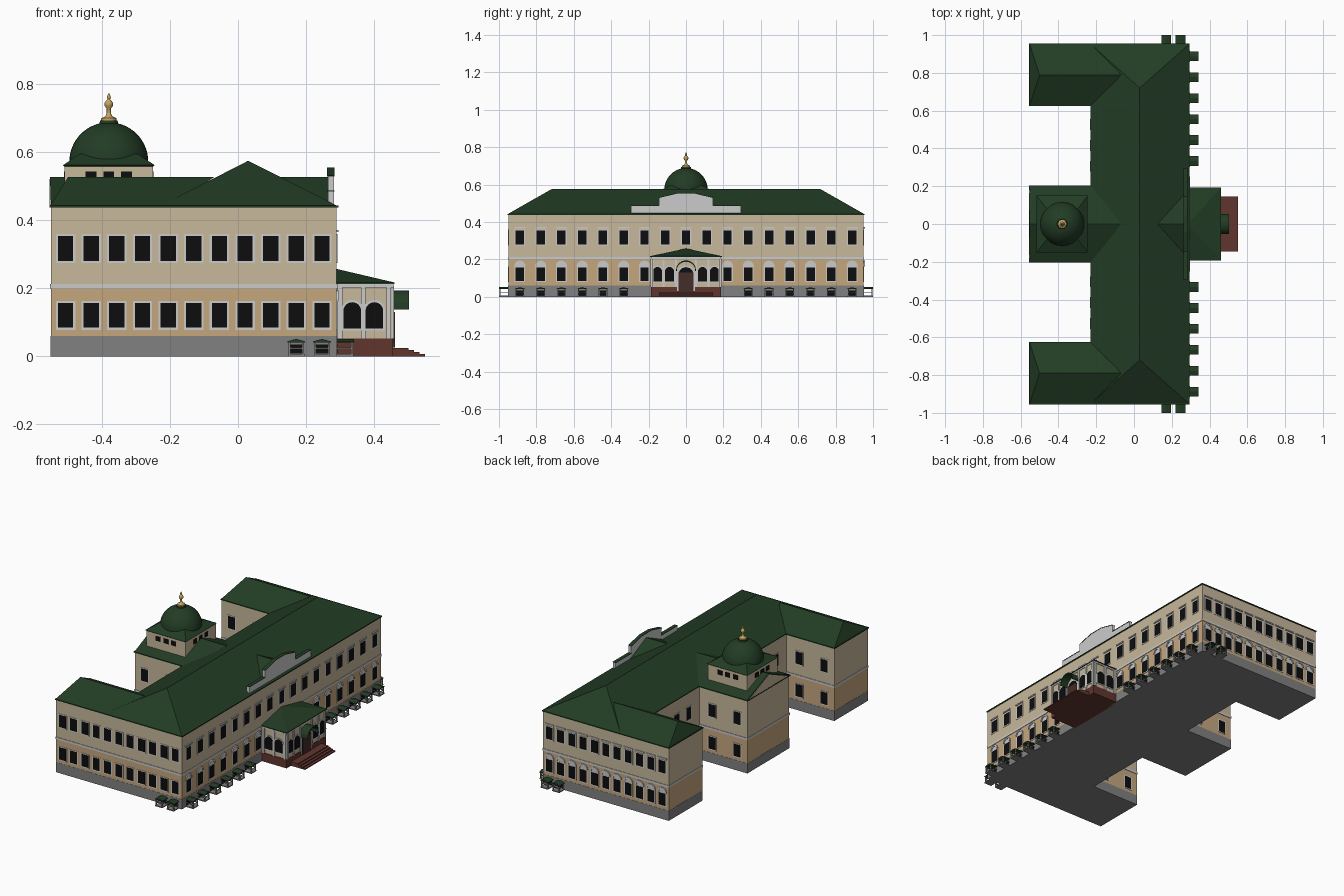
import bpy, bmesh
from math import sin, cos, pi, radians
from mathutils import Vector, Matrix

if "Cube" in bpy.data.objects:
    bpy.data.objects.remove(bpy.data.objects["Cube"])

COL = {'cream': (.58, .48, .33), 'ochre': (.56, .39, .21), 'green': (.016, .045, .018),
       'brick': (.12, .035, .028), 'glass': (.004, .004, .004), 'gold': (.55, .37, .12),
       'stone': (.22, .22, .22), 'door': (.06, .025, .02), 'trim': None}
MATS = {}
for k, c in COL.items():
    if c:
        MATS[k] = bpy.data.materials.new(k)
        MATS[k].diffuse_color = (*c, 1)
PARTS = {}


def part(name, mat):
    return PARTS.setdefault(name, (bmesh.new(), mat))[0]


def extrude(name, mat, pts, d0, d1, m=Matrix()):
    """Extrude a 2D outline from depth d0 to d1 in the frame m."""
    bm = part(name, mat)
    a = [bm.verts.new(m @ Vector((u, v, d0))) for u, v in pts]
    b = [bm.verts.new(m @ Vector((u, v, d1))) for u, v in pts]
    n = len(pts)
    fs = [bm.faces.new(a[::-1]), bm.faces.new(b)]
    fs += [bm.faces.new((a[i], a[(i + 1) % n], b[(i + 1) % n], b[i])) for i in range(n)]
    bmesh.ops.recalc_face_normals(bm, faces=fs)


def rect(u0, u1, v0, v1):
    return [(u0, v0), (u1, v0), (u1, v1), (u0, v1)]


def box(name, mat, x0, x1, y0, y1, z0, z1):
    extrude(name, mat, rect(x0, x1, y0, y1), z0, z1)


def arc(u, v, r, a0=0, a1=pi, n=12):
    return [(u + r * cos(a0 + (a1 - a0) * i / n), v + r * sin(a0 + (a1 - a0) * i / n)) for i in range(n + 1)]


def arch(u, z0, w, h):
    r = w / 2
    return [(u - r, z0), (u + r, z0)] + arc(u, z0 + h - r, r)


def hull(name, mat, pts):
    bm = part(name, mat)
    vs = [bm.verts.new(p) for p in pts]
    bmesh.ops.convex_hull(bm, input=vs)


def wall(side, pos):
    """Frame on a wall: u along world x or y, v up, depth outward."""
    s = 1 if side[0] == '+' else -1
    if side[1] == 'x':
        return Matrix(((0, 0, s, pos), (1, 0, 0, 0), (0, 1, 0, 0), (0, 0, 0, 1)))
    return Matrix(((1, 0, 0, 0), (0, 0, s, pos), (0, 1, 0, 0), (0, 0, 0, 1)))


def window(m, u, z0, w=.045, h=.073, f=.006, hood=None):
    extrude('window_frames', 'trim', rect(u - w/2 - f, u + w/2 + f, z0 - f, z0 + h + f), -.002, .002, m)
    extrude('window_panes', 'glass', rect(u - w/2, u + w/2, z0, z0 + h), -.001, .003, m)
    t = z0 + h
    if hood == 'arch':
        extrude('window_hoods', 'trim', arc(u, t + .006, .03) + arc(u, t + .006, .021, pi, 0), 0, .006, m)
        extrude('window_hood_fill', 'trim', arc(u, t + .006, .021), 0, .002, m)
    elif hood == 'flat':
        extrude('window_hoods', 'trim', rect(u - .03, u + .03, t + .012, t + .019), 0, .006, m)


def light_well(m, u):
    # basement window with low kerb, posts and a small gabled canopy
    extrude('basement_windows', 'glass', rect(u - .018, u + .018, .008, .034), 0, .003, m)
    extrude('well_kerbs', 'stone', rect(u - .024, u + .024, 0, .006), 0, .05, m)
    for s in (-1, 1):
        extrude('well_posts', 'stone', rect(u + s * .02 - .003, u + s * .02 + .003, 0, .042), .042, .048, m)
        extrude('well_rails', 'stone', rect(u + s * .02 - .002, u + s * .02 + .002, .022, .026), 0, .048, m)
    extrude('well_rails', 'stone', rect(u - .02, u + .02, .022, .026), .044, .048, m)
    extrude('well_canopies', 'green', [(u - .026, .041), (u + .026, .041), (u + .026, .044), (u, .051), (u - .026, .044)], 0, .051, m)


# walls: stacked E-shaped plan
def plan(e=0):
    half = [(-.23, .2 + e), (-.23, .63 - e), (-.55 - e, .63 - e), (-.55 - e, .95 + e), (.29 + e, .95 + e)]
    return [(-.55 - e, .2 + e)] + half + [(x, -y) for x, y in half[::-1]] + [(-.55 - e, -.2 - e)]


extrude('plinth', 'stone', plan(.001), 0, .06)
extrude('lower_storey', 'ochre', plan(), .06, .2)
extrude('string_course', 'trim', plan(.003), .2, .213)
extrude('upper_storey', 'cream', plan(), .213, .437)
extrude('eaves', 'green', plan(.005), .437, .443)

# roofs: main hip, two wings, rear gable, front gable
Z = .442
hull('main_roof', 'green', [(x, y, Z) for x in (-.23, .293) for y in (-.953, .953)] + [(.03, s * .72, .575) for s in (-1, 1)])
for s in (-1, 1):
    hull('wing_roof', 'green', [(x, s * y, Z) for x in (-.553, -.2) for y in (.627, .953)]
         + [(-.5, s * .79, .527), (-.07, s * .79, .527)])
hull('rear_roof', 'green', [(x, y, Z) for x in (-.55, -.22) for y in (-.203, .203)] + [(-.553, 0, .527), (-.07, 0, .527)])
extrude('rear_gable', 'cream', [(-.195, Z - .005), (.195, Z - .005), (0, .522)], .001, .004, wall('-x', -.55))
hull('front_gable_roof', 'green', [(.27, -.18, .445), (.27, .18, .445), (.27, 0, .527), (.12, 0, .527)])

# stepped parapet over the entrance, with metal coping
MP = wall('+x', 0)
top = [(.295, .485), (.145, .485), (.145, .528), (.045, .552), (-.045, .552), (-.145, .528), (-.145, .485), (-.295, .485)]
extrude('parapet', 'trim', [(-.295, .445), (.295, .445)] + top, .265, .282, MP)
for (a, b), (c, d) in zip(top, top[1:]):
    if a != c:
        extrude('parapet_coping', 'green', [(a, b), (c, d), (c, d + .003), (a, b + .003)], .262, .284, MP)

# windows of long sides
PITCH = .111
M = wall('+x', .29)
for i in range(-8, 9):
    window(M, i * PITCH, .28, hood='flat')
    if abs(i) > 1:
        window(M, i * PITCH, .084, hood='arch')
    if abs(i) > 2:
        light_well(M, i * PITCH)
for side, y in (('-y', -.95), ('+y', .95)):
    M = wall(side, y)
    for i in range(11):
        u = -.507 + i * .0754
        window(M, u, .28, hood='flat' if y > 0 else None)
        window(M, u, .084, hood='arch' if y > 0 else None)
    for u in (.171, .247):
        light_well(M, u)

# courtyard windows
for side, y in (('-y', .63), ('+y', .2), ('-y', -.2), ('+y', -.63)):
    for u in (-.483, -.315):
        for z in (.084, .28):
            window(wall(side, y), u, z)
for i in (3, 4, 5):
    for s in (-1, 1):
        for z in (.084, .28):
            window(wall('-x', -.23), s * (i - .25) * PITCH, z)

# tower with dome
TX = -.38
box('tower', 'cream', TX - .13, TX + .13, -.145, .145, .44, .563)
hull('tower_roof', 'green', [(TX + a * .135, b * .15, .562) for a in (-1, 1) for b in (-1, 1)]
     + [(TX + a * .13, b * .145, .558) for a in (-1, 1) for b in (-1, 1)]
     + [(TX + a * .085, b * .085, .595) for a in (-1, 1) for b in (-1, 1)])
for side, p, c in (('+x', TX + .13, 0), ('-x', TX - .13, 0), ('+y', .145, TX), ('-y', -.145, TX)):
    for k in (-1, 0, 1):
        extrude('tower_windows', 'glass', rect(c + k * .052 - .016, c + k * .052 + .016, .515, .543), 0, .002, wall(side, p))


def lathe(name, mat, prof, n=40):
    bm = part(name, mat)
    vs = [bm.verts.new((TX + r, 0, z)) for r, z in prof]
    es = [bm.edges.new(p) for p in zip(vs, vs[1:])]
    bmesh.ops.spin(bm, geom=vs + es, cent=(TX, 0, 0), axis=(0, 0, 1), angle=2 * pi, steps=n)
    bmesh.ops.remove_doubles(bm, verts=bm.verts, dist=1e-5)
    bmesh.ops.recalc_face_normals(bm, faces=bm.faces)


lathe('dome', 'green', [(.116 * cos(a * pi / 32), .572 + .116 * sin(a * pi / 32)) for a in range(16)] + [(.0, .688)])
lathe('dome_collar', 'green', [(0, .68), (.028, .68), (.026, .693), (0, .695)])
lathe('finial', 'gold', [(0, .69), (.023, .692), (.022, .7), (.01, .706), (.006, .715), (.006, .728), (.012, .736),
                         (.013, .744), (.008, .752), (.004, .756), (.006, .762), (.004, .767), (0, .775)], 20)

# porch
box('porch_base', 'brick', .28, .456, -.187, .187, 0, .052)
box('porch_walls', 'cream', .28, .453, -.183, .183, .052, .208)
box('porch_cornice', 'trim', .285, .457, -.188, .188, .203, .213)
hull('porch_roof', 'green', [(x, y, z) for x in (.285, .46) for y in (-.192, .192) for z in (.212, .217)] + [(.285, 0, .258)])


def porch_arch(m, u, w=.052):
    extrude('porch_arch_trim', 'trim', arch(u, .076, w + .012, .09), 0, .003, m)
    extrude('porch_arch_panes', 'glass', arch(u, .082, w, .077), 0, .005, m)


def pilaster(m, u, w=.014):
    extrude('porch_pilasters', 'trim', rect(u - w / 2, u + w / 2, .052, .205), 0, .006, m)


for side, y in (('+y', .183), ('-y', -.183)):
    for u in (.336, .401):
        porch_arch(wall(side, y), u)
    for u in (.3, .3685, .443):
        pilaster(wall(side, y), u)
M = wall('+x', .453)
for s in (-1, 1):
    for u in (.088, .152):
        porch_arch(M, s * u, .048)
    for u in (.054, .12, .178):
        pilaster(M, s * u, .01)

# entrance door, barrel canopy, steps
extrude('door_surround', 'trim', arch(0, .03, .096, .138), 0, .004, M)
extrude('door_fanlight', 'glass', arch(0, .04, .082, .118), 0, .006, M)
extrude('door', 'door', rect(-.04, .04, .026, .13), 0, .008, M)
extrude('door_canopy', 'green', [(.054, .137)] + arc(0, .14, .054, .35, pi - .35)
        + [(-.054, .137), (-.049, .137)] + arc(0, .135, .052, pi - .35, .35) + [(.049, .137)], 0, .05, M)
for i in range(4):
    box('entrance_steps', 'brick', .45, .55 - i * .016, -.145, .145, i * .006, (i + 1) * .006)

# finish objects
for name, (bm, mat) in PARTS.items():
    me = bpy.data.meshes.new(name)
    bm.to_mesh(me)
    bm.free()
    ob = bpy.data.objects.new(name, me)
    bpy.context.collection.objects.link(ob)
    if mat in MATS:
        me.materials.append(MATS[mat])
    if name in ('dome', 'finial', 'dome_collar'):
        bpy.context.view_layer.objects.active = ob
        ob.select_set(True)
        bpy.ops.object.shade_smooth_by_angle(angle=radians(40))
        ob.select_set(False)

for m in bpy.data.materials:
    if m.users and not m.is_grease_pencil:
        m.use_nodes = True
        m.node_tree.nodes["Principled BSDF"].inputs["Base Color"].default_value = m.diffuse_color
